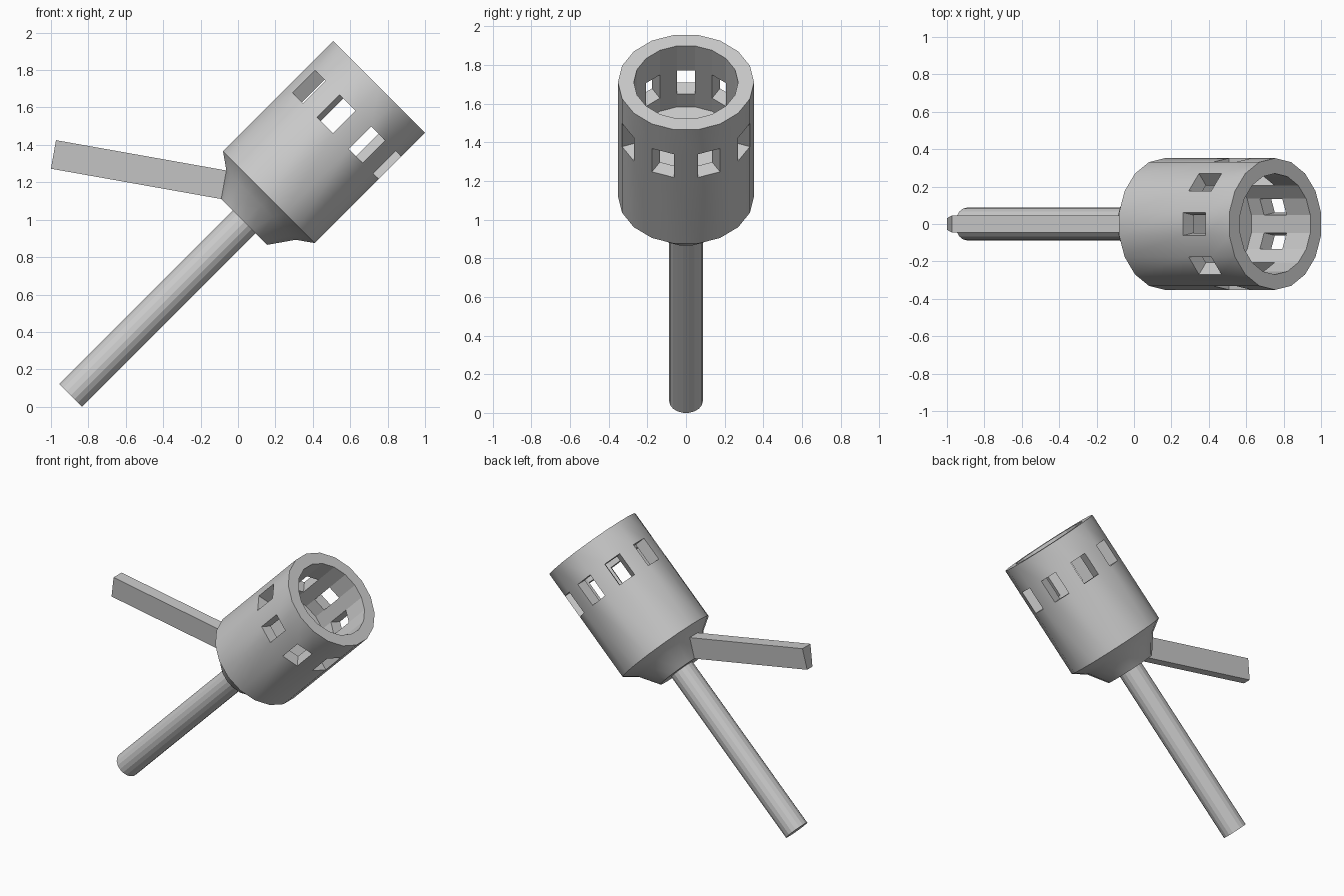
import bpy, bmesh
from math import cos, sin, pi, radians
from mathutils import Matrix, Vector

if "Cube" in bpy.data.objects:
    bpy.data.objects.remove(bpy.data.objects["Cube"])

N = 18                      # sides of every round part
# Local z runs along the tilted axis, local x points up and to the left
S = 0.5 ** 0.5
TILT = Matrix(((-S, 0, S, 0.755), (0, -1, 0, 0), (S, 0, S, 1.71), (0, 0, 0, 1)))


def ring(bm, r, t):
    """Ring of radius r at distance t below the rim, with a face centred on angle 0."""
    return [bm.verts.new((r * cos((i - 0.5) * 2 * pi / N),
                          r * sin((i - 0.5) * 2 * pi / N), -t)) for i in range(N)]


def band(bm, a, b, skip=0, smooth=False):
    """Join two rings; skip=2 leaves out every second face."""
    for i in range(N):
        j = (i + 1) % N
        if not (skip and i % skip == 0):
            bm.faces.new((a[i], a[j], b[j], b[i])).smooth = smooth


def finish(bm, name):
    bmesh.ops.recalc_face_normals(bm, faces=bm.faces)
    for e in bm.edges:
        e.smooth = e.calc_face_angle(pi) < radians(30)
    bm.transform(TILT)
    me = bpy.data.meshes.new(name)
    bm.to_mesh(me)
    bm.free()
    ob = bpy.data.objects.new(name, me)
    bpy.context.collection.objects.link(ob)
    return ob


# Cup: outer wall, tapered base, inner wall and floor
bm = bmesh.new()
outer = [ring(bm, r, t) for r, t in
         ((0.352, 0), (0.352, 0.18), (0.352, 0.35), (0.352, 0.834),
          (0.266, 0.894), (0.176, 1.021))]
inner = [ring(bm, 0.27, t) for t in (0, 0.18, 0.35, 0.446)]
for k in range(5):
    band(bm, outer[k], outer[k + 1], skip=2 if k == 1 else 0, smooth=True)
for k in range(3):
    band(bm, inner[k], inner[k + 1], skip=2 if k == 1 else 0)
band(bm, outer[0], inner[0])
bm.faces.new(inner[-1])
bm.faces.new(outer[-1])

# Window reveals through the wall
for i in range(0, N, 2):
    j = (i + 1) % N
    corners = ((1, i), (1, j), (2, j), (2, i))
    for c in range(4):
        (k, p), (m, q) = corners[c], corners[(c + 1) % 4]
        bm.faces.new((outer[k][p], outer[m][q], inner[m][q], inner[k][p]))

# Outline of the taper face that carries the side bar
bar_base = [outer[k][p].co.copy() for k, p in ((4, 0), (4, 1), (5, 1), (5, 0))]
finish(bm, "cup")

# Side bar: straight extrusion of one taper face
bm = bmesh.new()
face = bm.faces.new([bm.verts.new(c) for c in bar_base])
face.normal_update()
n = face.normal * (1 if face.normal.x > 0 else -1)
ext = bmesh.ops.extrude_face_region(bm, geom=[face], use_keep_orig=True)
tip = [g for g in ext["geom"] if isinstance(g, bmesh.types.BMVert)]
bmesh.ops.translate(bm, verts=tip, vec=Vector(n) * 0.925)
finish(bm, "side_bar")

# Long round handle
bm = bmesh.new()
top, end = ring(bm, 0.087, 1.021), ring(bm, 0.087, 2.332)
band(bm, top, end)
bm.faces.new(top)
bm.faces.new(end)
finish(bm, "handle")
